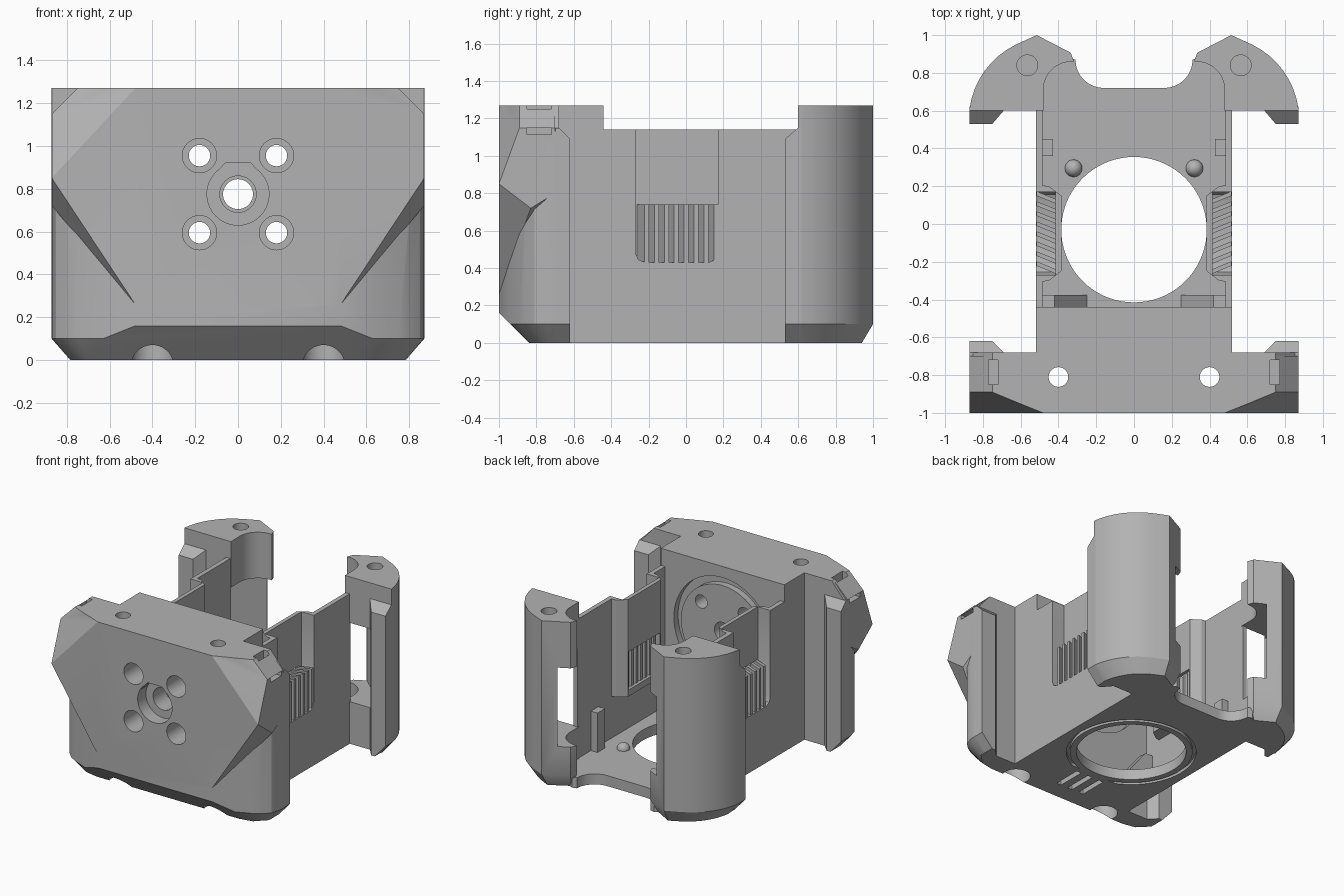
import bpy, bmesh, math
from mathutils import Matrix

cube = bpy.data.objects.get("Cube")
if cube:
    bpy.data.objects.remove(cube, do_unlink=True)

grey = bpy.data.materials.new("mid grey plastic")
grey.use_nodes = True
COLOUR = (0.45, 0.45, 0.45, 1)
grey.diffuse_color = COLOUR
grey.node_tree.nodes["Principled BSDF"].inputs["Base Color"].default_value = COLOUR


def make(name, bm):
    bmesh.ops.recalc_face_normals(bm, faces=bm.faces)
    mesh = bpy.data.meshes.new(name)
    bm.to_mesh(mesh)
    bm.free()
    mesh.materials.append(grey)
    ob = bpy.data.objects.new(name, mesh)
    bpy.context.collection.objects.link(ob)
    return ob


def hull(name, pts, both=False):
    bm = bmesh.new()
    for x, y, z in pts:
        bm.verts.new((x, y, z))
        if both:
            bm.verts.new((-x, y, z))
    res = bmesh.ops.convex_hull(bm, input=bm.verts)
    loose = {v for v in res["geom_interior"] + res["geom_unused"]
             if isinstance(v, bmesh.types.BMVert)}
    bmesh.ops.delete(bm, geom=list(loose), context="VERTS")
    bmesh.ops.dissolve_limit(bm, angle_limit=0.01, verts=bm.verts, edges=bm.edges)
    return make(name, bm)


def box(name, xs, ys, zs):
    return hull(name, [(x, y, z) for x in xs for y in ys for z in zs])


def cylinder(name, centre, r, depth, axis="Z", n=40):
    bm = bmesh.new()
    rot = Matrix.Rotation(math.pi / 2, 4, "X") if axis == "Y" else Matrix()
    bmesh.ops.create_cone(bm, cap_ends=True, segments=n, radius1=r, radius2=r,
                          depth=depth, matrix=Matrix.Translation(centre) @ rot)
    return make(name, bm)


def prism(name, outline, z0, z1):
    bm = bmesh.new()
    face = bm.faces.new([bm.verts.new((x, y, z0)) for x, y in outline])
    ext = bmesh.ops.extrude_face_region(bm, geom=[face])
    top = [v for v in ext["geom"] if isinstance(v, bmesh.types.BMVert)]
    bmesh.ops.translate(bm, verts=top, vec=(0, 0, z1 - z0))
    return make(name, bm)


def combine(ob, others, op="DIFFERENCE"):
    for other in others:
        mod = ob.modifiers.new("bool", "BOOLEAN")
        mod.operation, mod.object, mod.solver = op, other, "EXACT"
        bpy.context.view_layer.objects.active = ob
        bpy.ops.object.modifier_apply(modifier=mod.name)
        bpy.data.objects.remove(other, do_unlink=True)
    return ob


def ring(centre, r0, r1, depth, axis="Z"):
    return combine(cylinder("ring", centre, r1, depth, axis, 64),
                   [cylinder("core", centre, r0, depth * 2, axis, 64)])


# Front block: rounded lower body, square-cornered overhang, centre web, rear lips
corner = [(.8, -.86), (.85, -.81), (.87, -.74), (.87, -.68)]
front_edge = [(.48, -1), (.63, -.94), (.75, -.89)]
pts = [(.48, -1, .16), (.63, -.94, .1), (.75, -.89, .1)]
pts += [(x, y, z) for x, y in corner for z in (.1, 1.13)]
pts += [(x, y, 1.27) for x, y in front_edge + [(.75, -.68)]]
pts += [(.6, -.84, 0), (.7, -.82, 0), (.78, -.74, 0), (.78, -.68, 0)]
front = hull("front_block", pts, True)
overhang = hull("overhang", [
    (.48, -1, .26), (.87, -1, .85), (.48, -1, 1.27), (.75, -.89, 1.27),
    (.87, -.89, 1.15), (.87, -.83, .72), (.87, -.7, 1.15), (.75, -.7, 1.27),
    (.48, -.9, .32), (.87, -.7, .8)], True)
web = box("web", (-.52, .52), (-.8, -.44), (0, 1.27))
combine(front, [overhang, web], "UNION")


def lip(s, y_in, y_out):
    pts = []
    for x, y in ((.75, y_out), (.69, y_in)):
        pts += [(s * x, y, 0), (s * x, y, 1.09 if y == y_out else 1.15)]
    pts += [(s * .78, y, 0) for y in (y_in, y_out)]
    pts += [(s * .87, y, .1) for y in (y_in, y_out)]
    pts += [(s * .87, y_out, 1.09), (s * .87, y_in, 1.15)]
    back = y_in + (y_in - y_out) * .3
    pts += [(s * .7, back, 0), (s * .7, back, 1.15), (s * .87, back, .1),
            (s * .87, back, 1.15)]
    return hull("lip", pts)


combine(front, [lip(s, -.68, -.62) for s in (1, -1)], "UNION")

# Front bores, strap slots, bolt holes and back groove
cuts = []
for s in (1, -1):
    for z in (.595, .955):
        cuts += [cylinder("c", (s * .18, -.7, z), .05, 1, "Y"),
                 cylinder("c", (s * .18, -1, z), .08, .5, "Y")]
    cuts += [cylinder("c", (s * .4, -.81, .6), .052, 2),
             cylinder("c", (s * .4, -.81, 0), .1, .3),
             box("c", (s * .72, s * .77), (-.85, -.72), (1.13, 1.4)),
             box("c", (s * .71, s * .95), (-.85, -.72), (1.115, 1.15))]
cuts += [cylinder("c", (0, -.7, .775), .07, 1, "Y"),
         cylinder("c", (0, -.95, .775), .085, .4, "Y"),
         cylinder("c", (0, -1, .775), .145, .2, "Y"),
         hull("c", [(s * x, y, z) for s in (1, -1) for y in (-1.1, -.9)
                    for x, z in ((.06, .92), (.125, .85), (.1, .75))]),
         ring((0, -.44, .775), .35, .41, .1, "Y")]
cuts += [box("c", (x - .02, x + .02), (-.7, -.48), (-.1, .09)) for x in (-.1, 0, .1)]
combine(front, cuts)

# Floor with the large round opening
arc = [(.16 + .15 * math.cos(math.radians(a)), .87 + .15 * math.sin(math.radians(a)))
       for a in range(0, -91, -10)]
half = [(.5, -.45), (.5, .7), (.42, .84), (.345, .88)] + arc
floor = prism("floor", half + [(-x, y) for x, y in reversed(half)], 0, .08)
combine(floor, [cylinder("c", (0, -.03, 0), .385, 1, n=72),
                ring((0, -.03, 0), .43, .455, .05)])

# Rear pillar plan
plan = [(.48, .6), (.87, .6)]
plan += [(.43 + .445 * math.cos(math.radians(a)), .55 + .445 * math.sin(math.radians(a)))
         for a in range(8, 72, 7)]
plan += [(.515, 1), (.335, .907), (.31, .84)]

objects = [front, floor]
for s, side in ((1, "left"), (-1, "right")):
    # Rear pillar with bottom chamfer, hollow channel and screw hole
    pts = [(s * x, y, z) for x, y in plan for z in (.1, 1.27)]
    pts += [(s * (.48 + (x - .48) * .78), .6 + (y - .6) * .85, 0) for x, y in plan]
    pillar = hull("rear_pillar_" + side, pts)
    combine(pillar, [lip(s, .6, .53)], "UNION")
    combine(pillar, [
        cylinder("c", (s * .33, .71, .78), .15, 1.4),
        box("c", (s * .2, s * .48), (.4, .72), (.08, 1.4)),
        cylinder("c", (s * .565, .84, 1.27), .055, .4),
        hull("c", [(s * x, y, z) for z in (.32, .92)
                   for x, y in ((.55, .5), (.72, .5), (.72, .68), (.42, .95),
                                (.3, .92), (.3, .83))])])

    # Side wall with the stepped-in vent pocket
    wall = box("side_wall_" + side, (s * .485, s * .52), (-.45, .61), (0, 1.14))
    shell = [(s * x, y, z) for z in (.4, 1.14)
             for x, y in ((.52, -.31), (.45, -.3), (.385, -.25),
                          (.385, .15), (.45, .2), (.52, .21))]
    combine(wall, [hull("shell", shell)], "UNION")
    pocket = [(s * x, y, z) for x in (.415, .6)
              for y, z in ((-.27, 1.2), (.17, 1.2), (-.27, .48), (.17, .48),
                           (-.255, .445), (.155, .445), (-.22, .43), (.12, .43))]
    combine(wall, [hull("c", pocket),
                   box("c", (s * .3, s * .45), (-.24, .14), (.45, .74))])

    # Angled vent slats
    for i in range(8):
        y = -.255 + i * .053
        slat = [(s * x, y + d + t, z) for x, d in ((.405, 0), (.515, .045))
                for t in (-.012, .012) for z in (.43, .74)]
        objects.append(hull(f"vent_slat_{side}_{i + 1}", slat))

    # Inner post, corner ramp and locating dome
    post = box("inner_post_" + side, (s * .43, s * .49), (.36, .45), (.07, .38))
    ramp = hull("corner_ramp_" + side,
                [(s * x, y, z) for y in (-.45, -.375)
                 for x, z in ((.24, .07), (.49, .07), (.49, .3), (.42, .3))])
    bm = bmesh.new()
    bmesh.ops.create_uvsphere(bm, u_segments=24, v_segments=12, radius=.046,
                              matrix=Matrix.Translation((s * .32, .295, .08)))
    dome = make("locating_dome_" + side, bm)
    objects += [pillar, wall, post, ramp, dome]

# Soft shading with crisp edges
for ob in objects:
    bpy.ops.object.select_all(action="DESELECT")
    ob.select_set(True)
    bpy.context.view_layer.objects.active = ob
    bpy.ops.object.shade_smooth_by_angle(angle=math.radians(28))
